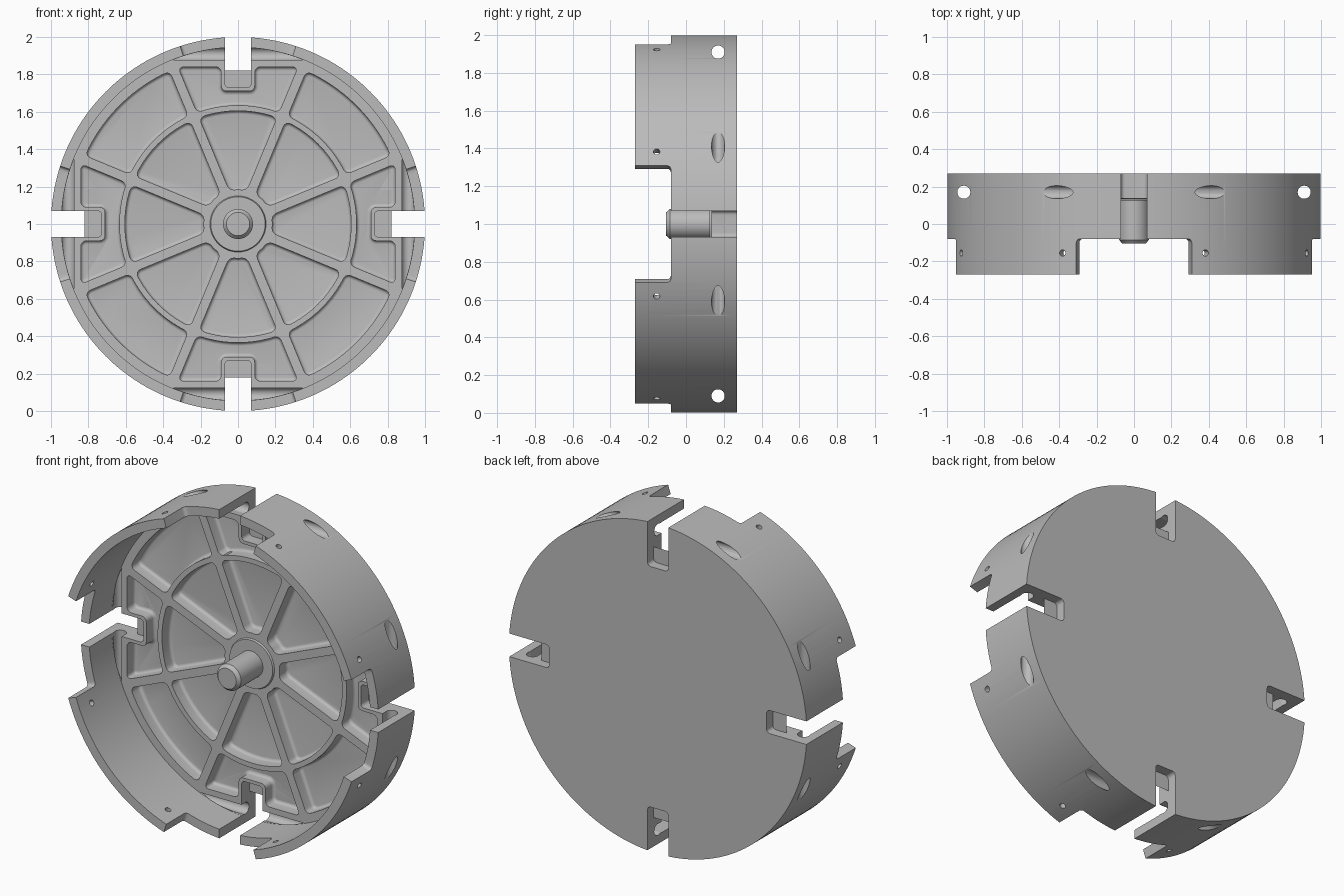
import bpy, bmesh
from math import pi, sin, cos, asin, radians, tan
from mathutils import Matrix, Vector

cube = bpy.data.objects.get("Cube")
if cube:
    bpy.data.objects.remove(cube)

metal = bpy.data.materials.new("plain grey metal")
metal.use_nodes = True
GREY = (0.5, 0.5, 0.5, 1)
metal.diffuse_color = GREY
metal.node_tree.nodes["Principled BSDF"].inputs["Base Color"].default_value = GREY

# Parts are built with the wheel axis on z, then tipped so the open side faces -y
TIP = Matrix.Translation((0, 0, 1)) @ Matrix.Rotation(pi / 2, 4, 'X')

BACK, RIM, LEDGE = -0.27, 0.27, 0.08
RIB_TOP, FLOOR = -0.135, -0.21
WALL, BORE, CHORD = 0.945, -0.17, 0.91
RIB_HALF = 0.025
RIB_ANGLE = radians(22.5)


def finish(bm, name):
    bmesh.ops.recalc_face_normals(bm, faces=bm.faces)
    mesh = bpy.data.meshes.new(name)
    bm.to_mesh(mesh)
    bm.free()
    mesh.transform(TIP)
    mesh.materials.append(metal)
    obj = bpy.data.objects.new(name, mesh)
    bpy.context.collection.objects.link(obj)
    return obj


def lathe(name, profile, steps):
    bm = bmesh.new()
    verts = [bm.verts.new((r, 0, h)) for r, h in profile]
    edges = [bm.edges.new(p) for p in zip(verts, verts[1:])]
    bmesh.ops.spin(bm, geom=verts + edges, cent=(0, 0, 0), axis=(0, 0, 1),
                   angle=2 * pi, steps=steps)
    bmesh.ops.remove_doubles(bm, verts=bm.verts, dist=1e-5)
    return finish(bm, name)


def arc(r, a0, a1, n):
    return [(r * cos(a0 + (a1 - a0) * i / n), r * sin(a0 + (a1 - a0) * i / n))
            for i in range(n + 1)]


def prism(bm, outline, low, high, turn, corner=0, fillet=0):
    """Extruded outline with rounded corners and a filleted bottom."""
    part = bmesh.new()
    base = part.faces.new([part.verts.new((x, y, low)) for x, y in outline])
    ext = bmesh.ops.extrude_face_region(part, geom=[base])
    top = [g for g in ext["geom"] if isinstance(g, bmesh.types.BMVert)]
    bmesh.ops.translate(part, vec=(0, 0, high - low), verts=top)
    bmesh.ops.recalc_face_normals(part, faces=part.faces)
    if corner:
        sharp = [e for e in part.edges
                 if abs(e.verts[0].co.z - e.verts[1].co.z) > 1e-4
                 and e.calc_face_angle() > 0.6]
        bmesh.ops.bevel(part, geom=sharp, offset=corner, segments=5,
                        profile=0.5, affect='EDGES', clamp_overlap=True)
    if fillet:
        bottom = [e for e in part.edges
                  if all(abs(v.co.z - low) < 1e-4 for v in e.verts)]
        bmesh.ops.bevel(part, geom=bottom, offset=fillet, segments=4,
                        profile=0.5, affect='EDGES', clamp_overlap=False)
    bmesh.ops.rotate(part, verts=part.verts, cent=(0, 0, 0),
                     matrix=Matrix.Rotation(turn, 3, 'Z'))
    temp = bpy.data.meshes.new("temp")
    part.to_mesh(temp)
    part.free()
    bm.from_mesh(temp)
    bpy.data.meshes.remove(temp)


def rod(bm, radius, length, centre, direction, sides):
    turn = Vector(direction).to_track_quat('Z', 'Y').to_matrix().to_4x4()
    bmesh.ops.create_cone(bm, cap_ends=True, segments=sides, radius1=radius,
                          radius2=radius, depth=length,
                          matrix=Matrix.Translation(centre) @ turn)


def sector(r0, r1, n0, n1):
    """Outline between two neighbouring ribs, centred on +y."""
    def ends(r):
        half = RIB_ANGLE - asin(RIB_HALF / r)
        return pi / 2 - half, pi / 2 + half
    a, b = ends(r1)
    c, d = ends(r0)
    return arc(r1, a, b, n1) + arc(r0, d, c, n0)


# Plate with rim wall and raised hub
body = lathe("wheel_body", [
    (0, BACK), (1, BACK), (1, RIM), (WALL, RIM), (WALL, RIB_TOP),
    (0.15, RIB_TOP), (0.145, -0.125), (0, -0.125)], 160)

pockets, slots, notches = bmesh.new(), bmesh.new(), bmesh.new()
troughs, bores, pins = bmesh.new(), bmesh.new(), bmesh.new()

# Inner pockets between the eight ribs
for k in range(8):
    prism(pockets, sector(0.185, 0.605, 2, 10), FLOOR, 0, k * pi / 4, 0.03, 0.018)

# Axial pocket outline, wrapped round a slot
side = 0.84 * tan(RIB_ANGLE) - RIB_HALF / cos(RIB_ANGLE)
half = RIB_ANGLE - asin(RIB_HALF / 0.635)
slot_pocket = arc(0.635, pi / 2 + half, pi / 2 - half, 9) + [
    (side, 0.84), (0.09, 0.84), (0.09, 0.71),
    (-0.09, 0.71), (-0.09, 0.84), (-side, 0.84)]

lip = asin(0.876 / 0.944)
for k in range(4):
    turn = k * pi / 2
    spin = Matrix.Rotation(turn, 3, 'Z')
    prism(pockets, sector(0.635, 0.895, 9, 14), FLOOR, 0, turn + pi / 4, 0.03, 0.018)
    prism(pockets, slot_pocket, FLOOR, 0, turn, 0.03, 0.018)
    # Slot through the rim
    prism(slots, [(-0.07, 0.73), (0.07, 0.73), (0.07, 1.1), (-0.07, 1.1)],
          -0.4, 0.4, turn, 0.022)
    # Wide notch in the rim edge
    a, b = pi / 2 - radians(18), pi / 2 + radians(18)
    prism(notches, arc(1.1, a, b, 10) + arc(0.88, b, a, 10), LEDGE, 0.4, turn, 0, 0.02)
    # Open trough over the straight bore
    prism(troughs, arc(0.944, lip, pi - lip, 18), BORE, -0.05, turn)
    rod(bores, 0.035, 1.2, spin @ Vector((0, CHORD, BORE)), spin @ Vector((1, 0, 0)), 32)
    # Small pin holes through the wall
    for s in (-1, 1):
        way = Matrix.Rotation(turn + s * RIB_ANGLE, 3, 'Z') @ Vector((0, 1, 0))
        rod(pins, 0.017, 0.2, way * 0.98 + Vector((0, 0, 0.155)), way, 20)

cutters = [finish(bm, name) for bm, name in (
    (pockets, "pocket_cutter"), (troughs, "trough_cutter"), (bores, "bore_cutter"),
    (slots, "slot_cutter"), (notches, "notch_cutter"), (pins, "pin_cutter"))]
for cutter in cutters:
    cutter.hide_render = True
    mod = body.modifiers.new(cutter.name, 'BOOLEAN')
    mod.operation, mod.solver, mod.object = 'DIFFERENCE', 'EXACT', cutter

# Bake the cuts and drop the cutters
graph = bpy.context.evaluated_depsgraph_get()
cut_mesh = bpy.data.meshes.new_from_object(body.evaluated_get(graph))
body.modifiers.clear()
body.data = cut_mesh
for cutter in cutters:
    bpy.data.objects.remove(cutter)

# Centre shaft with a chamfered tip
shaft = lathe("centre_shaft", [
    (0, -0.2), (0.08, -0.2), (0.08, 0.085), (0.062, 0.105), (0, 0.105)], 48)

bpy.ops.object.select_all(action='DESELECT')
for obj in (body, shaft):
    obj.select_set(True)
bpy.context.view_layer.objects.active = body
bpy.ops.object.shade_smooth_by_angle(angle=radians(30))
